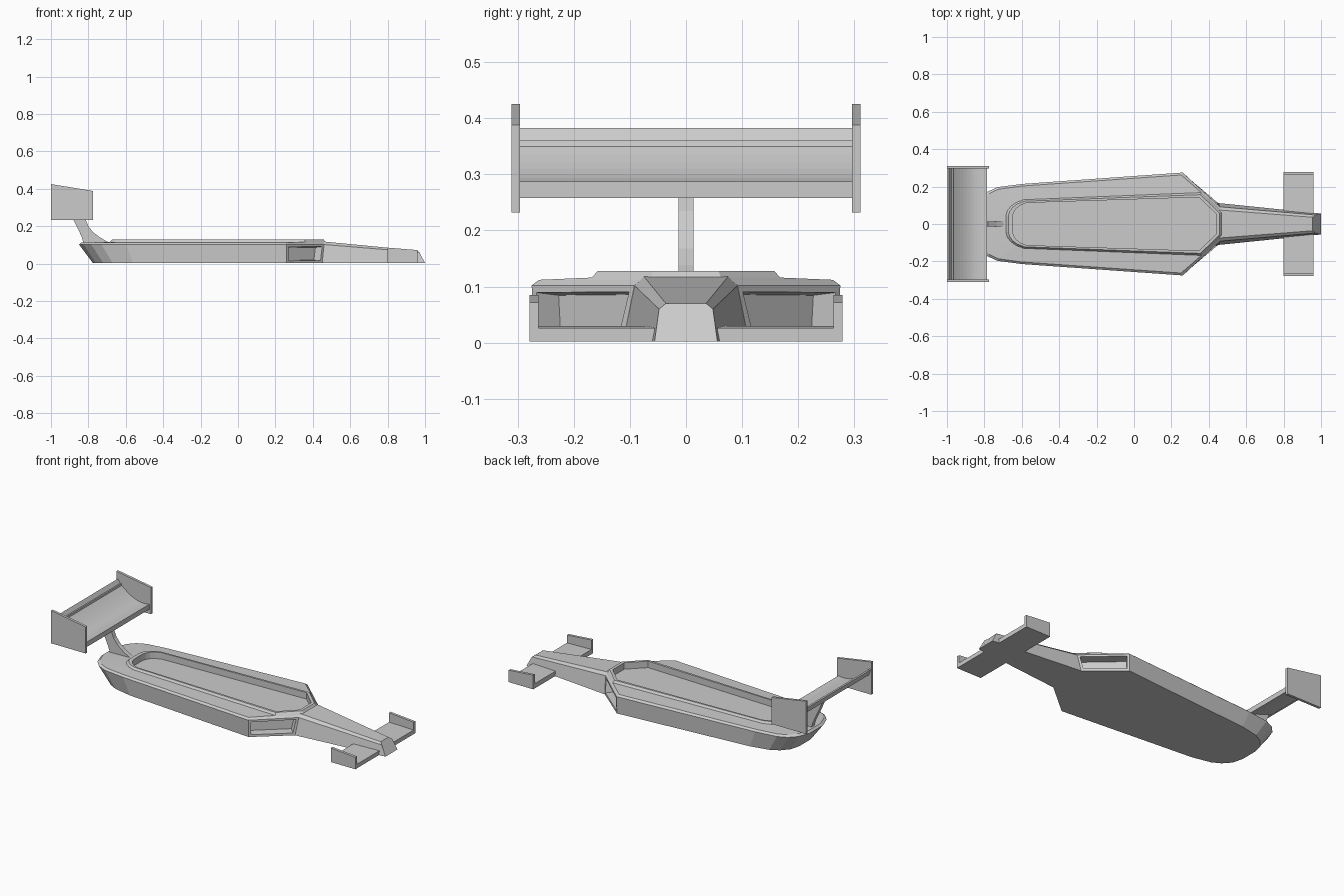
import bpy, bmesh, math
from mathutils import Vector

if "Cube" in bpy.data.objects:
    bpy.data.objects.remove(bpy.data.objects["Cube"])


def finish(name, bm):
    bmesh.ops.recalc_face_normals(bm, faces=bm.faces)
    me = bpy.data.meshes.new(name)
    bm.to_mesh(me)
    bm.free()
    ob = bpy.data.objects.new(name, me)
    bpy.context.collection.objects.link(ob)
    return ob


def loft(rings):
    """Closed rings of equal point count, bridged and capped at both ends."""
    bm = bmesh.new()
    loops = [[bm.verts.new(p) for p in r] for r in rings]
    n = len(loops[0])
    for a, b in zip(loops, loops[1:]):
        for i in range(n):
            j = (i + 1) % n
            bm.faces.new((a[i], a[j], b[j], b[i]))
    bm.faces.new(loops[0])
    bm.faces.new(loops[-1])
    bmesh.ops.recalc_face_normals(bm, faces=bm.faces)
    return bm


def plate(name, profile, y0, y1):
    """An x-z profile extruded along y."""
    return finish(name, loft([[(x, y, z) for x, z in profile] for y in (y0, y1)]))


def mirrored(half, z):
    """Half outline (x, y>0) completed across y = 0 at height z."""
    return [(x, y, z) for x, y in half] + [(x, -y, z) for x, y in reversed(half)]


# Main body: half outlines from rear to front
bottom = [(-.775, .05), (-.76, .11), (-.72, .155), (-.67, .182), (-.56, .205), (.26, .272), (.45, .112)]
belt = [(-.85, .06), (-.825, .13), (-.785, .172), (-.73, .197), (-.6, .214), (.26, .275), (.46, .092)]
deck = [(-.838, .055), (-.813, .122), (-.776, .162), (-.725, .186), (-.6, .203), (.252, .262), (.46, .08)]
rim_base = [(-.685, .045), (-.678, .07), (-.658, .095), (-.63, .115), (-.59, .13), (.36, .168), (.468, .062)]
rim_top = [(-.672, .042), (-.665, .067), (-.648, .09), (-.623, .108), (-.585, .122), (.355, .157), (.458, .058)]
well = [(-.65, .038), (-.643, .062), (-.63, .083), (-.608, .1), (-.574, .113), (.347, .143), (.44, .053)]
bm = loft([mirrored(bottom, .002), mirrored(belt, .102), mirrored(deck, .112),
           mirrored(rim_base, .116), mirrored(rim_top, .128), mirrored(well, .128),
           mirrored(well, .09)])

# Side air inlets sunk into the angled front faces
inlets = [f for f in bm.faces
          if f.calc_center_median().x > .3 and abs(f.calc_center_median().y) > .1
          and f.calc_center_median().z < .07 and abs(f.normal.z) < .5]
bmesh.ops.inset_individual(bm, faces=inlets, thickness=.018)
bmesh.ops.inset_individual(bm, faces=inlets, thickness=.005, depth=-.05)
finish("body", bm)


# Nose cone with chamfered upper edges
def nose_ring(pts):
    return [Vector(p) for p in pts] + [Vector((x, -y, z)) for x, y, z in reversed(pts)]


finish("nose", loft([
    nose_ring([(.45, .112, .002), (.455, .092, .102), (.455, .075, .118)]),
    nose_ring([(1.0, .056, .002), (.97, .048, .06), (.955, .036, .07)])]))

# Front wing and its end plates
plate("front_wing", [(.8, .002), (.96, .002), (.96, .026), (.8, .03)], -.265, .265)
for side, s in (("left", 1), ("right", -1)):
    plate("front_wing_end_" + side, [(.8, .002), (.96, .002), (.96, .072), (.8, .085)],
          s * .263, s * .279)

# Rear wing: curved main plane with a raised trailing lip
x0, x1, z0, z1 = -.785, -.965, .287, .35
steps = 10
upper, lower = [], []
for i in range(steps + 1):
    t = i / steps
    x = x0 + (x1 - x0) * t
    rise = (z1 - z0) * t ** 1.8
    upper.append((x, z0 + rise - .012 * math.sin(math.pi * t)))
    lower.append((x, z0 - .029 + rise + .012 * t - .006 * math.sin(math.pi * t)))
lip = [(-.967, .36), (-.975, .36), (-.99, .383), (-.996, .378), (-.985, .345)]
plate("rear_wing", upper + lip + lower[::-1], -.3, .3)
for side, s in (("left", 1), ("right", -1)):
    plate("rear_wing_end_" + side,
          [(-1.0, .232), (-.775, .232), (-.775, .388), (-1.0, .425)], s * .296, s * .311)

# Swept strut holding the rear wing
strut = [(-.69, .112), (-.735, .138), (-.775, .168), (-.8, .2), (-.815, .235), (-.82, .27),
         (-.9, .285), (-.88, .235), (-.855, .185), (-.835, .14), (-.825, .108)]
plate("wing_strut", strut, -.013, .013)
